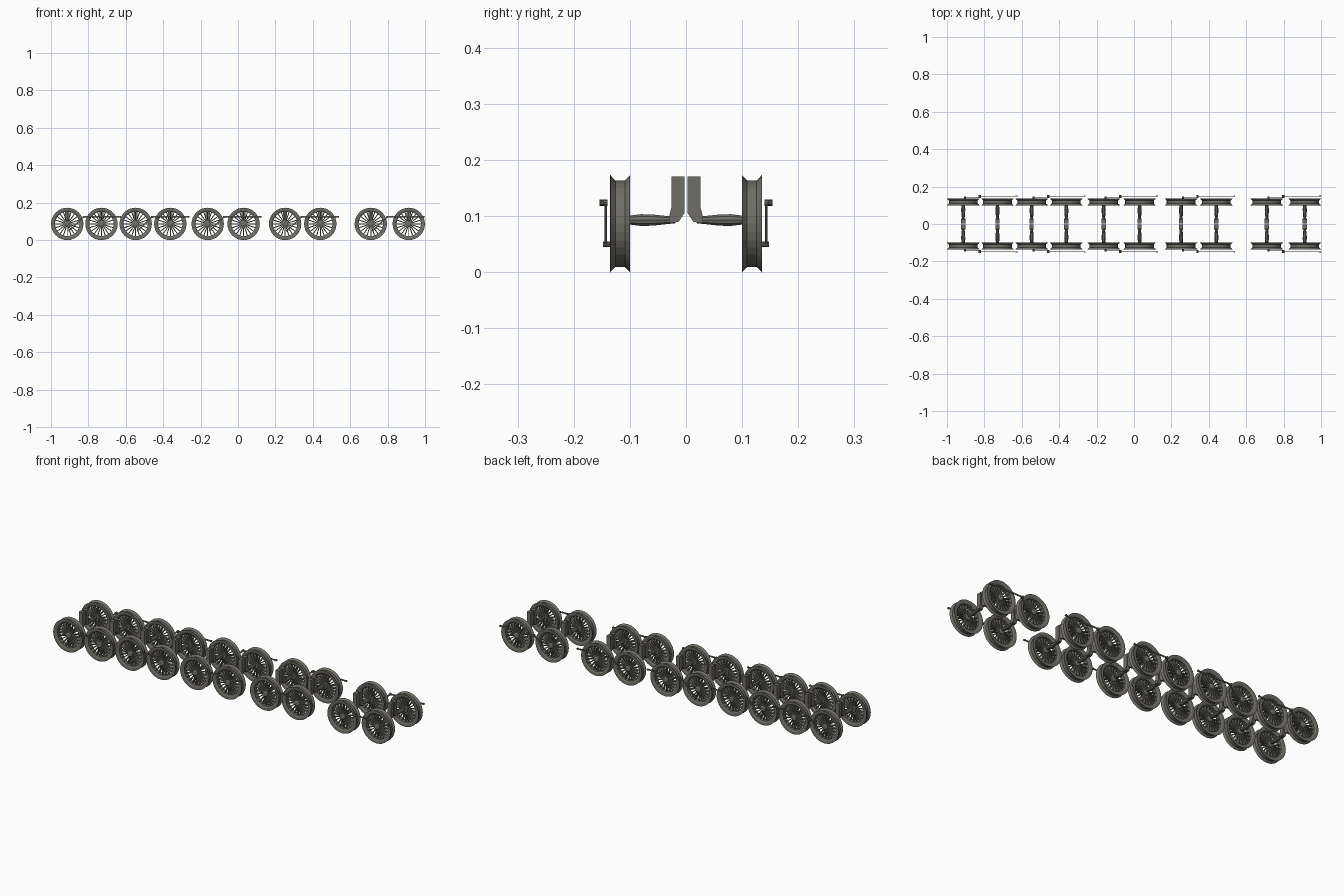
import bpy, bmesh, math
from mathutils import Vector, Matrix

if "Cube" in bpy.data.objects:
    bpy.data.objects.remove(bpy.data.objects["Cube"])

XS = [-0.913, -0.73, -0.547, -0.362, -0.162, 0.03, 0.252, 0.44, 0.71, 0.913]
R, ZC = 0.0865, 0.0865

mat = bpy.data.materials.new("dark_iron")
mat.diffuse_color = (0.16, 0.155, 0.135, 1)
mat.use_nodes = True
mat.node_tree.nodes["Principled BSDF"].inputs["Base Color"].default_value = mat.diffuse_color


def finish(bm, name):
    bmesh.ops.recalc_face_normals(bm, faces=bm.faces)
    me = bpy.data.meshes.new(name)
    bm.to_mesh(me)
    bm.free()
    me.materials.append(mat)
    return me


def place(me, name, loc=(0, 0, 0), rot=0):
    ob = bpy.data.objects.new(name, me)
    ob.location = loc
    ob.rotation_euler.z = rot
    bpy.context.collection.objects.link(ob)
    return ob


def lathe(bm, prof, n, closed=False, x=0.0, z=0.0):
    """Revolve (y, r) points around the y axis."""
    rings = [[bm.verts.new((x + r * math.cos(2 * math.pi * i / n), y,
                            z + r * math.sin(2 * math.pi * i / n)))
              for i in range(n)] for y, r in prof]
    pairs = list(zip(rings, rings[1:]))
    if closed:
        pairs.append((rings[-1], rings[0]))
    else:
        bm.faces.new(rings[0])
        bm.faces.new(rings[-1])
    for a, b in pairs:
        for i in range(n):
            j = (i + 1) % n
            bm.faces.new((a[i], a[j], b[j], b[i]))


def bar(bm, a, b, w, d):
    """Box from a to b in the xz plane: w across, d along y."""
    a, b = Vector(a), Vector(b)
    u = (b - a).normalized()
    v = u.cross(Vector((0, 1, 0)))
    m = Matrix((u * (b - a).length, Vector((0, d, 0)), v * w)).transposed().to_4x4()
    bmesh.ops.create_cube(bm, size=1, matrix=Matrix.Translation((a + b) / 2) @ m)


def wheel_mesh():
    bm = bmesh.new()
    # flanged rim, then hub
    lathe(bm, [(-0.0175, R), (-0.0085, 0.077), (0.0085, 0.077), (0.0175, R),
               (0.0165, 0.073), (0.012, 0.065), (-0.012, 0.065), (-0.0165, 0.073)], 32, True)
    lathe(bm, [(-0.018, 0.010), (-0.014, 0.016), (0.014, 0.016), (0.018, 0.010)], 16)
    # spokes
    for i in range(20):
        t = 2 * math.pi * i / 20
        c, s = math.cos(t), math.sin(t)
        bar(bm, (0.013 * c, 0, 0.013 * s), (0.067 * c, 0, 0.067 * s), 0.005, 0.013)
    return finish(bm, "wheel")


def half_axle_mesh():
    bm = bmesh.new()
    # tapered shaft
    lathe(bm, [(0.103, 0.008), (0.08, 0.011), (0.06, 0.0105), (0.02, 0.006)], 10, z=0.093)
    # upturned arm
    pts = [(0.03, 0.1), (0.026, 0.115), (0.026, 0.171), (0.003, 0.171),
           (0.003, 0.105), (0.013, 0.09), (0.03, 0.087)]
    f = bm.faces.new([bm.verts.new((-0.011, y, z)) for y, z in pts])
    ext = bmesh.ops.extrude_face_region(bm, geom=[f])["geom"]
    bmesh.ops.translate(bm, vec=(0.022, 0, 0),
                        verts=[g for g in ext if isinstance(g, bmesh.types.BMVert)])
    return finish(bm, "half_axle")


def linkage_mesh(s):
    bm = bmesh.new()
    low, mid, far = (0.01, 0.05), (0.088, 0.124), (0.284, 0.124)
    # slanted crank link and outer rod
    bar(bm, (low[0], s * 0.143, low[1]), (mid[0], s * 0.143, mid[1]), 0.007, 0.004)
    bar(bm, (mid[0], s * 0.149, mid[1]), (far[0], s * 0.149, far[1]), 0.007, 0.004)
    # pins at the joints
    lathe(bm, [(s * 0.130, 0.005), (s * 0.148, 0.005)], 10, x=low[0], z=low[1])
    lathe(bm, [(s * 0.140, 0.006), (s * 0.154, 0.006)], 10, x=mid[0], z=mid[1])
    lathe(bm, [(s * 0.146, 0.005), (s * 0.153, 0.005)], 10, x=far[0], z=far[1])
    return finish(bm, "linkage")


wheel, axle = wheel_mesh(), half_axle_mesh()
links = {s: linkage_mesh(s) for s in (-1, 1)}
for i, x in enumerate(XS):
    for s, side in ((-1, "front"), (1, "back")):
        rot = 0 if s > 0 else math.pi
        place(wheel, f"wheel_{side}_{i + 1}", (x, s * 0.1175, ZC), rot)
        place(axle, f"half_axle_{side}_{i + 1}", (x, 0, 0), rot)
        if i % 2 == 0:
            place(links[s], f"linkage_{side}_{i + 1}", (x, 0, 0))
